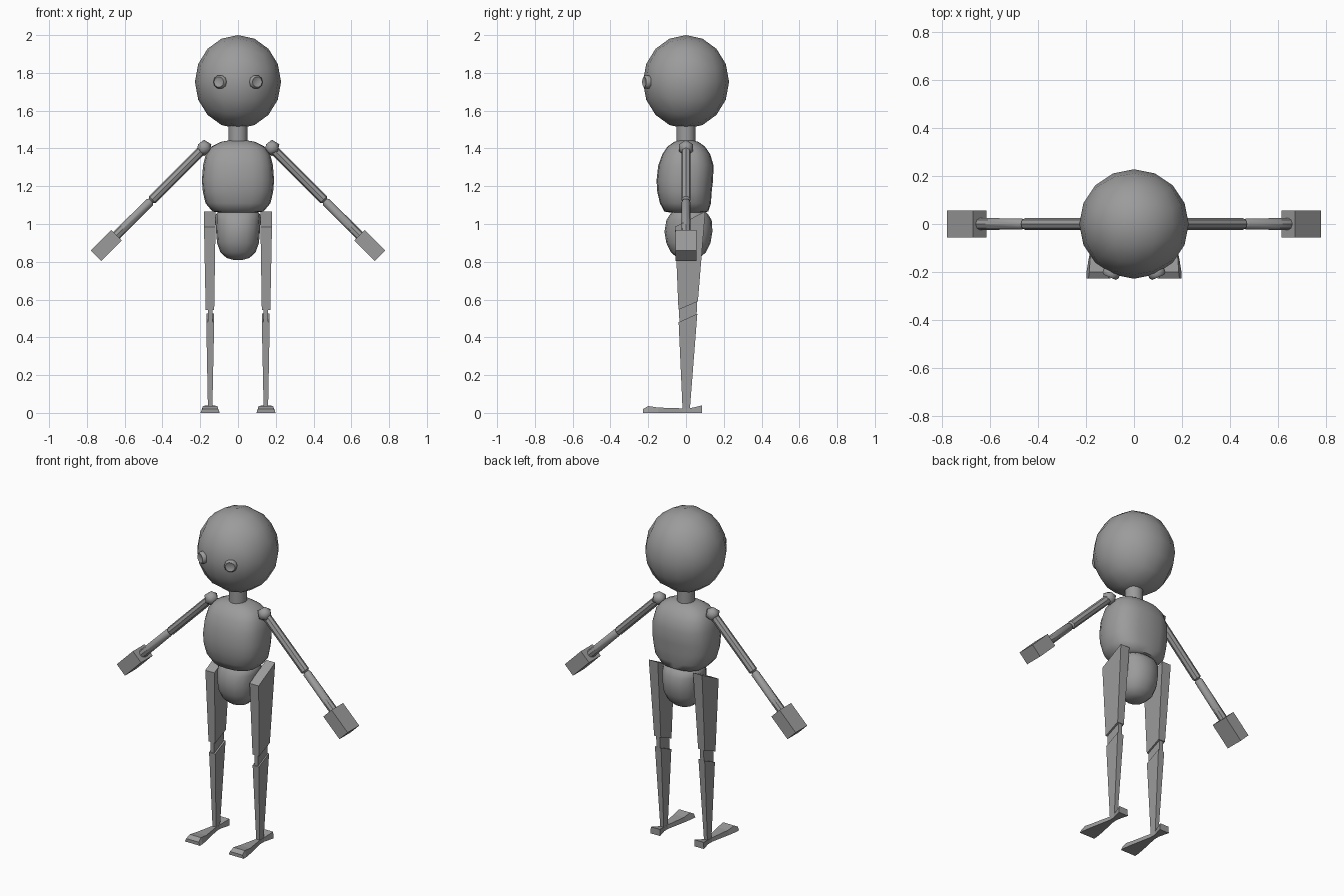
import bpy, bmesh, math
from mathutils import Vector, Matrix

if "Cube" in bpy.data.objects:
    bpy.data.objects.remove(bpy.data.objects["Cube"])

grey = bpy.data.materials.new("plain grey")
grey.diffuse_color = (0.33, 0.33, 0.33, 1)
grey.use_nodes = True
grey.node_tree.nodes["Principled BSDF"].inputs["Base Color"].default_value = grey.diffuse_color


def finish(bm, name, smooth=None):
    """Turn a bmesh into a named object; smooth is the sharp-edge angle."""
    bmesh.ops.recalc_face_normals(bm, faces=bm.faces[:])
    me = bpy.data.meshes.new(name)
    bm.to_mesh(me)
    bm.free()
    ob = bpy.data.objects.new(name, me)
    bpy.context.collection.objects.link(ob)
    me.materials.append(grey)
    if smooth:
        bpy.ops.object.select_all(action='DESELECT')
        ob.select_set(True)
        bpy.context.view_layer.objects.active = ob
        bpy.ops.object.shade_smooth_by_angle(angle=math.radians(smooth))
    return ob


def loft(name, rings, smooth=None):
    """Skin a stack of equal-length point rings and cap both ends."""
    bm = bmesh.new()
    rows = [[bm.verts.new(p) for p in ring] for ring in rings]
    n = len(rows[0])
    for a, b in zip(rows, rows[1:]):
        for i in range(n):
            j = (i + 1) % n
            bm.faces.new((a[i], a[j], b[j], b[i]))
    bm.faces.new(rows[0][::-1])
    bm.faces.new(rows[-1])
    return finish(bm, name, smooth)


def oval(z, rx, y0, y1, power=2.0, n=16):
    """Superellipse ring at height z, reaching from y0 to y1."""
    ring = []
    for i in range(n):
        a = 2 * math.pi * i / n
        c, s = math.cos(a), math.sin(a)
        x = math.copysign(abs(c) ** (2 / power), c) * rx
        y = math.copysign(abs(s) ** (2 / power), s) * (y1 - y0) / 2
        ring.append((x, y + (y0 + y1) / 2, z))
    return ring


def rod(name, p, q, radii, n=8, smooth=40):
    """Round bar along p-q; radii lists (fraction along, radius)."""
    p, q = Vector(p), Vector(q)
    rot = (q - p).to_track_quat('Z', 'Y').to_matrix()
    rings = []
    for t, r in radii:
        rings.append([p.lerp(q, t) + rot @ Vector((r * math.cos(2 * math.pi * i / n),
                      r * math.sin(2 * math.pi * i / n), 0)) for i in range(n)])
    return loft(name, rings, smooth)


# Head: a cube subdivided and rounded into an egg-like ball
bm = bmesh.new()
bmesh.ops.create_cube(bm, size=2)
bmesh.ops.subdivide_edges(bm, edges=bm.edges[:], cuts=3, use_grid_fill=True)
for v in bm.verts:
    d = Vector([math.tan(c * math.pi / 4) for c in v.co]).normalized()
    v.co = (d.x * 0.228, d.y * 0.228, d.z * 0.2475 + 1.7525)
finish(bm, "head", 60)

# Neck
rod("neck", (0, 0, 1.41), (0, 0, 1.54), [(0, 0.05), (1, 0.05)], 16)

# Torso: rounded box shape, z / half width / front / back
loft("torso", [oval(*r, power=2.6, n=20) for r in (
    (1.060, 0.095, -0.080, 0.085), (1.066, 0.135, -0.115, 0.118),
    (1.110, 0.172, -0.138, 0.132), (1.170, 0.186, -0.152, 0.136),
    (1.230, 0.191, -0.156, 0.143), (1.310, 0.185, -0.147, 0.146),
    (1.370, 0.170, -0.125, 0.128), (1.410, 0.140, -0.098, 0.100),
    (1.435, 0.090, -0.062, 0.065), (1.445, 0.035, -0.025, 0.027))], 60)

# Pelvis
loft("pelvis", [oval(*r, power=2.2) for r in (
    (0.810, 0.025, -0.015, 0.040), (0.820, 0.060, -0.045, 0.072),
    (0.850, 0.093, -0.080, 0.105), (0.900, 0.111, -0.104, 0.130),
    (0.960, 0.116, -0.114, 0.140), (1.020, 0.119, -0.104, 0.136),
    (1.050, 0.118, -0.085, 0.118), (1.080, 0.085, -0.060, 0.085))], 60)


def leg_block(name, side, top, bottom):
    """Tapered block; each end is (x in, x out, front y, z, back y, z)."""
    rings = []
    for x0, x1, yf, zf, yb, zb in (top, bottom):
        rings.append([(side * x0, yf, zf), (side * x1, yf, zf),
                      (side * x1, yb, zb), (side * x0, yb, zb)])
    return loft(name, rings)


for side, tag in ((-1, "right"), (1, "left")):
    # Eye: shallow rounded disc with a raised rim
    c = Vector((side * 0.094, -0.204, 1.752))
    d = Vector((side * 0.40, -0.92, 0)).normalized()
    rod(tag + "_eye", c - d * 0.02, c + d * 0.02,
        [(0, 0.029), (0.25, 0.036), (0.75, 0.036), (0.98, 0.028), (0.92, 0.024)], 10, 50)

    # Shoulder ball
    bm = bmesh.new()
    bmesh.ops.create_icosphere(bm, subdivisions=1, radius=0.043,
                               matrix=Matrix.Translation((side * 0.18, 0, 1.403)))
    finish(bm, tag + "_shoulder", 60)

    # Arm: two rods pinched at the elbow
    rod(tag + "_upper_arm", (side * 0.18, 0, 1.403), (side * 0.462, 0, 1.121),
        [(0, 0.025), (0.97, 0.025), (1, 0.013)])
    rod(tag + "_forearm", (side * 0.458, 0, 1.125), (side * 0.66, 0, 0.923),
        [(0, 0.013), (0.04, 0.023), (1, 0.025)])

    # Hand: plain block turned in line with the arm
    bm = bmesh.new()
    m = (Matrix.Translation((side * 0.6975, 0, 0.887))
         @ Matrix.Rotation(side * math.radians(45), 4, 'Y')
         @ Matrix.Diagonal((0.154, 0.112, 0.078, 1)))
    bmesh.ops.create_cube(bm, size=1, matrix=m)
    finish(bm, tag + "_hand")

    # Leg: thigh, recessed knee and shin with slanted cuts
    leg_block(tag + "_thigh", side, (0.119, 0.180, -0.058, 0.985, 0.102, 1.067),
              (0.126, 0.171, -0.040, 0.546, 0.063, 0.590))
    leg_block(tag + "_knee", side, (0.136, 0.160, -0.037, 0.560, 0.060, 0.604),
              (0.136, 0.160, -0.035, 0.470, 0.056, 0.512))
    leg_block(tag + "_shin", side, (0.126, 0.168, -0.039, 0.480, 0.060, 0.525),
              (0.136, 0.159, -0.018, 0.012, 0.020, 0.012))

    # Foot: broad toe, narrow ankle and flared heel
    rings = []
    for y, half, top, h in ((-0.228, 0.051, 0.042, 0.020), (-0.200, 0.050, 0.038, 0.036),
                            (-0.145, 0.041, 0.035, 0.028), (-0.018, 0.015, 0.013, 0.024),
                            (0.020, 0.015, 0.013, 0.024), (0.085, 0.032, 0.030, 0.040)):
        cx = side * 0.148
        rings.append([(cx - half, y, 0), (cx + half, y, 0), (cx + top, y, h), (cx - top, y, h)])
    loft(tag + "_foot", rings)
